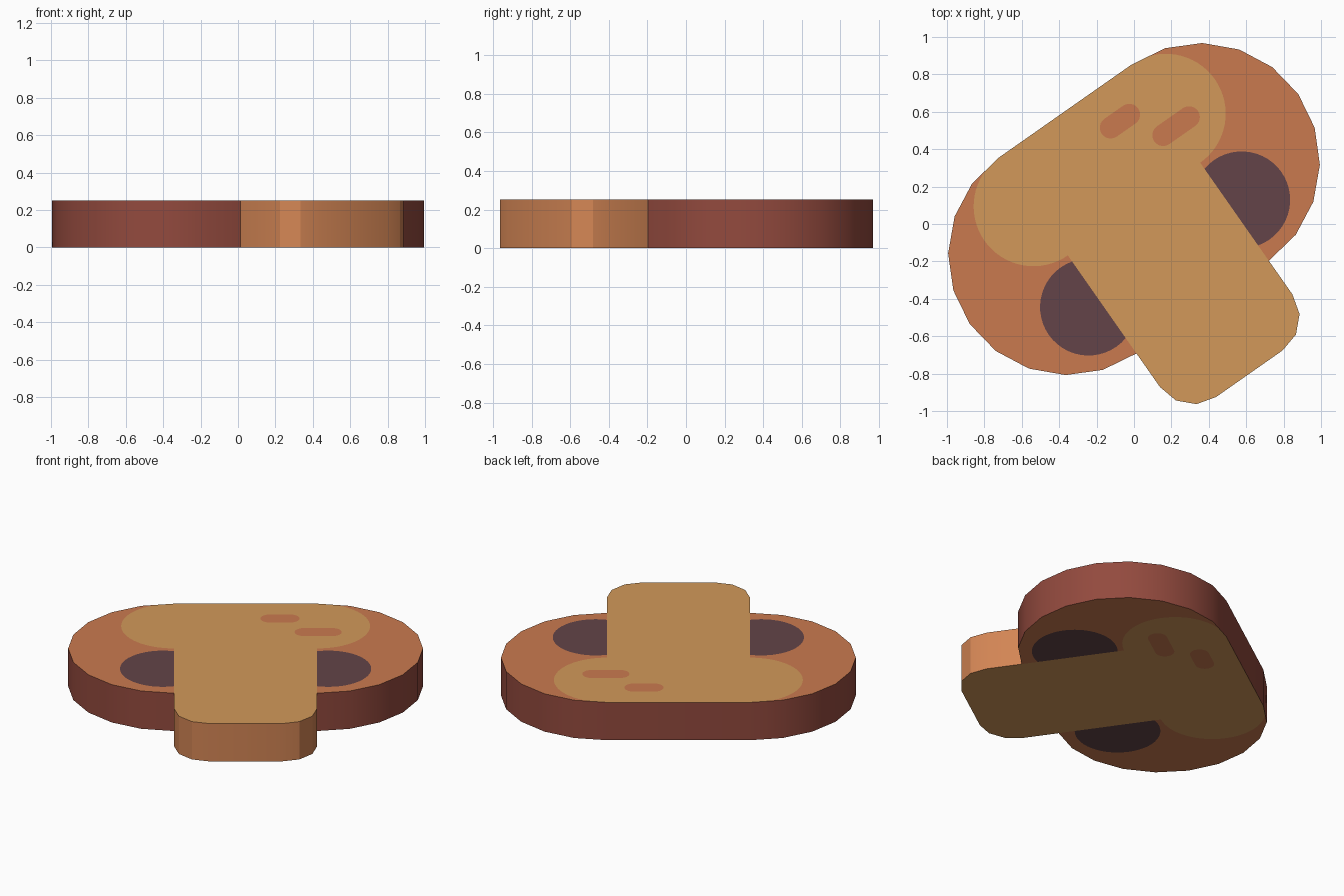
import bpy, math
from mathutils import Vector
from mathutils.geometry import delaunay_2d_cdt

if "Cube" in bpy.data.objects:
    bpy.data.objects.remove(bpy.data.objects["Cube"])

HEIGHT = 0.252
HALF, R = 0.432, 0.64          # half length of the straight cap edge, cap end radius


def material(name, r, g, b):
    def lin(c):
        c /= 255
        return ((c + 0.055) / 1.055) ** 2.4 if c > 0.04 else c / 12.92
    m = bpy.data.materials.new(name)
    m.diffuse_color = (lin(r), lin(g), lin(b), 1)
    m.use_nodes = True
    m.node_tree.nodes["Principled BSDF"].inputs["Base Color"].default_value = m.diffuse_color
    return m


MATS = [material("cap orange", 202, 122, 79), material("cream tan", 210, 153, 90),
        material("dark plum", 99, 68, 72), material("cap rim brown red", 147, 74, 62),
        material("stem rim tan", 212, 134, 85)]
ORANGE, CREAM, PLUM, CAP_RIM, STEM_RIM = range(5)


def arc(u, v, r, start, end, n):
    return [Vector((u + r * math.cos(math.radians(start + (end - start) * i / n)),
                    v + r * math.sin(math.radians(start + (end - start) * i / n))))
            for i in range(n + 1)]


def capsule(u0, u1, v, r, n):
    """Counter-clockwise stadium lying along u."""
    return arc(u1, v, r, -90, 90, n) + arc(u0, v, r, 90, 270, n)


def inside(loop, p):
    """Convex counter-clockwise loop test."""
    return all((b - a).cross(p - a) > 0 for a, b in zip(loop, loop[1:] + loop[:1]))


def slab(name, outline, base, paints, rim, joint):
    """Extrude an outline; painted loops are cut into both flat sides.
    Edges lying on the joint between the two parts get no wall."""
    pts, edges = [], []
    for loop in [outline] + [lp for lp, _ in paints]:
        s, n = len(pts), len(loop)
        pts += loop
        edges += [(s + i, s + (i + 1) % n) for i in range(n)]
    flat, _, tris, *_ = delaunay_2d_cdt(pts, edges, [], 0, 1e-5)
    n = len(flat)
    verts = [(p.x, p.y, z) for z in (0, HEIGHT) for p in flat]
    faces, mats, used = [], [], set()
    for t in tris:
        t = list(t)
        a, b, c = (flat[i] for i in t[:3])
        if (b - a).cross(c - a) < 0:
            t.reverse()
        centre = (a + b + c) / 3
        if not inside(outline, centre):
            continue
        mat = base
        for loop, m in paints:
            if inside(loop, centre):
                mat = m
        faces += [[i + n for i in t], t[::-1]]
        mats += [mat, mat]
        used |= {(t[i], t[(i + 1) % 3]) for i in range(3)}
    # rim walls on the open boundary
    for a, b in sorted(used):
        on_joint = all(abs(flat[i].y + R) < 1e-4 for i in (a, b))
        if (b, a) not in used and not (joint and on_joint):
            faces.append([a, b, b + n, a + n])
            mats.append(rim)
    mesh = bpy.data.meshes.new(name)
    mesh.from_pydata(verts, [], faces)
    for m in MATS:
        mesh.materials.append(m)
    mesh.polygons.foreach_set("material_index", mats)
    mesh.update()
    ob = bpy.data.objects.new(name, mesh)
    bpy.context.collection.objects.link(ob)
    # the whole piece lies tilted on the ground plane
    ob.rotation_euler.z = math.radians(35)
    ob.location.y = 0.08
    bpy.ops.object.select_all(action='DESELECT')
    bpy.context.view_layer.objects.active = ob
    ob.select_set(True)
    bpy.ops.object.shade_smooth_by_angle(angle=math.radians(25))
    return ob


# Cap: faceted stadium with a cream face, plum shadows and two orange marks
strip = [Vector(p) for p in ((-HALF, -R), (HALF, -R), (HALF, 0.01), (-HALF, 0.01))]
paints = [(arc(s * 0.5, -0.29, 0.259, 0, 360, 48)[:-1], PLUM) for s in (-1, 1)]
paints += [(capsule(-HALF, HALF, 0.32, 0.32, 32), CREAM), (strip, CREAM),
           (capsule(0.147, 0.269, 0.428, 0.058, 12), ORANGE),
           (capsule(0.354, 0.523, 0.234, 0.058, 12), ORANGE)]
slab("mushroom_cap", capsule(-HALF, HALF, R, R, 10) and capsule(-HALF, HALF, 0, R, 10),
     ORANGE, paints, CAP_RIM, True)

# Stem: straight sides with rounded lower corners
c = 0.215
stem = (arc(-HALF + c, -0.86, c, 180, 270, 3) + arc(HALF - c, -0.86, c, 270, 360, 3)
        + [Vector((HALF, -R)), Vector((-HALF, -R))])
slab("mushroom_stem", stem, CREAM, [], STEM_RIM, True)

# Walls of the cap's straight underside end exactly where the stem begins
